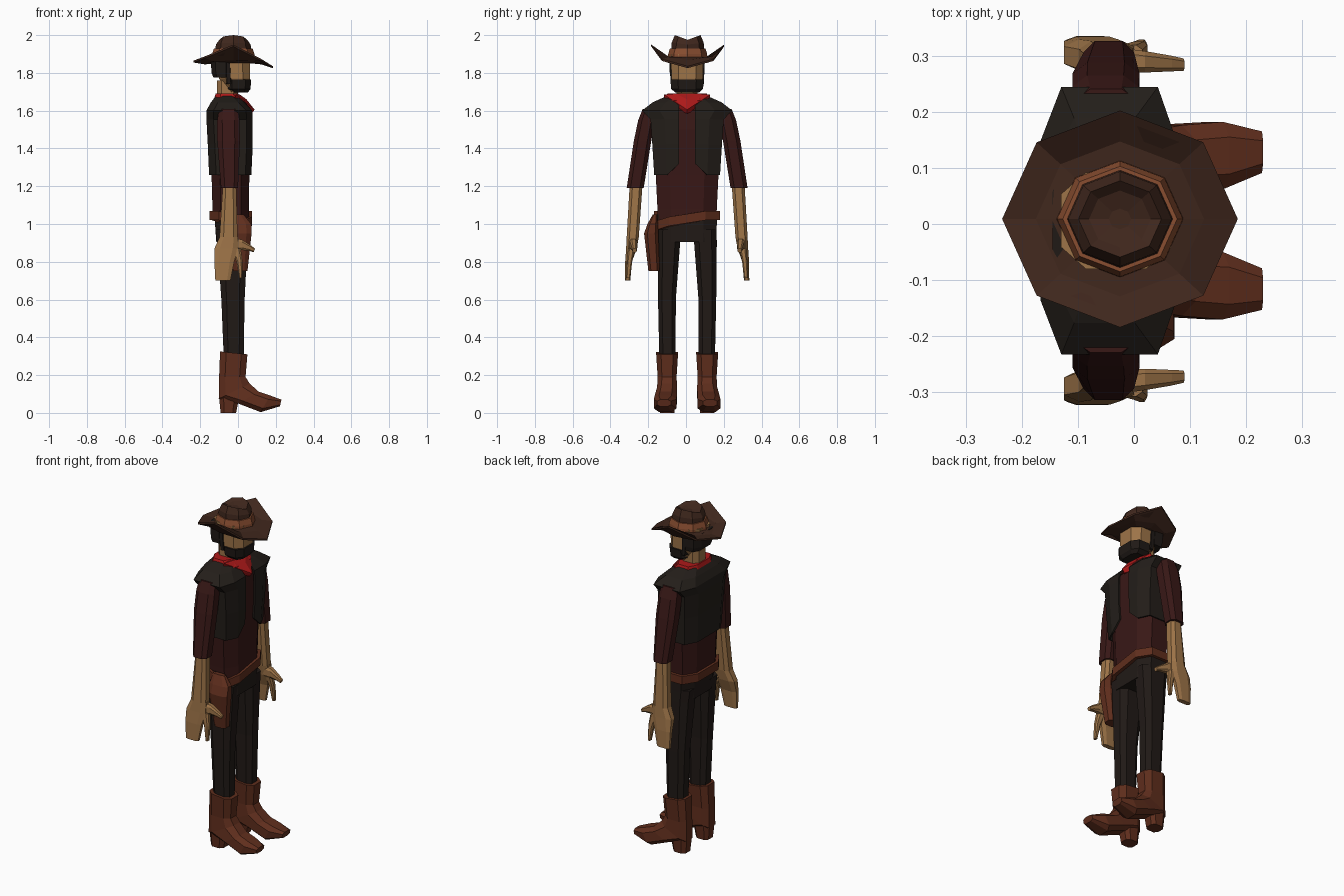
import bpy, bmesh, math
from mathutils import Vector

if "Cube" in bpy.data.objects:
    bpy.data.objects.remove(bpy.data.objects["Cube"])

CY = 0.006          # centre line of the figure; it looks towards +x


def material(name, r, g, b):
    m = bpy.data.materials.new(name)
    m.diffuse_color = (r, g, b, 1)
    m.use_nodes = True
    m.node_tree.nodes["Principled BSDF"].inputs["Base Color"].default_value = m.diffuse_color
    return m


SKIN = material("skin", .34, .175, .065)
HAT = material("hat_felt", .050, .020, .012)
BAND = material("hat_band", .25, .075, .03)
HAIR = material("hair", .014, .010, .008)
RED = material("red_cloth", .42, .010, .010)
SHIRT = material("shirt_cloth", .040, .009, .008)
VEST = material("vest_cloth", .017, .013, .010)
TROUSER = material("trouser_cloth", .015, .010, .008)
LEATHER = material("leather", .115, .027, .012)


def finish(name, bm, mat):
    bmesh.ops.recalc_face_normals(bm, faces=bm.faces)
    me = bpy.data.meshes.new(name)
    bm.to_mesh(me)
    bm.free()
    me.materials.append(mat)
    ob = bpy.data.objects.new(name, me)
    bpy.context.collection.objects.link(ob)
    return ob


def loft(name, rings, mat, closed=True):
    """Skin a list of equal-length point rings; closed rings get end caps."""
    bm = bmesh.new()
    vs = [[bm.verts.new((x, y + CY, z)) for x, y, z in r] for r in rings]
    n = len(vs[0])
    for a, b in zip(vs, vs[1:]):
        for i in range(n if closed else n - 1):
            j = (i + 1) % n
            bm.faces.new((a[i], a[j], b[j], b[i]))
    if closed:
        bm.faces.new(vs[0])
        bm.faces.new(vs[-1])
    return finish(name, bm, mat)


def section(xa, za, xb, zb, hw, y=0, k=.55):
    """Eight-sided cut-corner section from back point a to front point b."""
    cx, cz, dx, dz = (xa + xb) / 2, (za + zb) / 2, (xb - xa) / 2, (zb - za) / 2
    uv = [(1, -k), (1, k), (k, 1), (-k, 1), (-1, k), (-1, -k), (-k, -1), (k, -1)]
    return [(cx + u * dx, y + v * hw, cz + u * dz) for u, v in uv]


def tube(name, rows, mat):
    """Upright tube; rows are z, back x, front x, half width, y."""
    return loft(name, [section(a, z, b, z, hw, y) for z, a, b, hw, y in rows], mat)


def octagon(r, zfun, cx=-.025, ry=.92):
    """Octagon with corners on the axes; zfun gives height by angle."""
    pts = []
    for i in range(8):
        t = i * math.pi / 4
        pts.append((cx + r * math.cos(t), .003 + r * ry * math.sin(t), zfun(t)))
    return pts


# Torso, vest with an open front, hips
tube("shirt", [(1.02, -.135, .06, .155, 0), (1.08, -.135, .058, .157, 0),
               (1.26, -.14, .06, .166, 0), (1.5, -.15, .066, .17, 0),
               (1.6, -.145, .055, .16, 0), (1.66, -.11, 0, .08, 0)], SHIRT)
rows = []
for z, xf, xb, ys, zf in [(1.26, .066, -.148, .17, 1.32), (1.42, .073, -.155, .18, 1.42),
                          (1.555, .073, -.162, .19, 1.555), (1.6, .07, -.162, .234, 1.6),
                          (1.64, .03, -.14, .18, 1.645), (1.68, -.01, -.11, .09, 1.68)]:
    half = [(xf, .042, zf), (xf, ys * .62, z), (xf - .03, ys, z), (xb + .035, ys, z),
            (xb, ys * .6, z), (xb, 0, z)]
    rows.append(half + [(x, -y, q) for x, y, q in half[-2::-1]])
vest = loft("vest", rows, VEST, closed=False)
solid = vest.modifiers.new("thickness", 'SOLIDIFY')
solid.thickness = .01
solid.offset = 0
tube("hips", [(.905, -.115, .055, .155, 0), (1.05, -.125, .055, .158, 0)], TROUSER)

# Belt, slung lower at the front on the holster side
belt = []
for z, grow in [(1.02, .0), (1.02, .012), (1.068, .012), (1.068, .0)]:
    ring = section(-.138 - grow, z, .062 + grow, z, .163 + grow)
    belt.append([(x, y, q - (.055 if x > 0 and y < -.1 else .03 if x > 0 and y < 0 else 0))
                 for x, y, q in ring])
loft("belt", belt, LEATHER)
tube("holster", [(.75, -.025, .05, .03, -.175), (.95, -.05, .072, .038, -.19),
                 (1.0, -.05, .07, .028, -.182), (1.05, -.045, .03, .012, -.17)], LEATHER)

# Limbs, repeated on both sides
for s, side in [(-1, "right"), (1, "left")]:
    tube(side + "_leg", [(.28, -.075, .03, .043, s * .104), (.6, -.088, .035, .047, s * .107),
                         (.9, -.11, .05, .06, s * .097), (.97, -.12, .055, .06, s * .096)], TROUSER)
    loft(side + "_boot", [section(*r) for r in [
        (-.095, .325, .05, .31, .058, s * .106), (-.1, .19, .04, .19, .05, s * .106),
        (-.102, .075, .062, .155, .053, s * .106), (0, .05, .11, .112, .058, s * .112),
        (.12, .004, .17, .092, .06, s * .116), (.222, .035, .23, .07, .037, s * .122)]], LEATHER)
    tube(side + "_boot_heel", [(0, -.092, -.01, .038, s * .106),
                               (.1, -.102, .01, .044, s * .106)], LEATHER)
    tube(side + "_sleeve", [(1.61, -.1, .0, .035, s * .2), (1.55, -.11, .008, .045, s * .214),
                            (1.44, -.11, .01, .046, s * .236),
                            (1.19, -.09, 0, .045, s * .275)], SHIRT)
    tube(side + "_forearm", [(1.21, -.08, -.01, .034, s * .27),
                             (.93, -.098, -.002, .032, s * .288)], SKIN)
    tube(side + "_palm", [(.93, -.098, 0, .032, s * .288), (.87, -.125, 0, .028, s * .295),
                          (.80, -.125, -.02, .018, s * .31),
                          (.70, -.12, -.04, .014, s * .315)], SKIN)
    tube(side + "_finger", [(.87, -.035, .015, .018, s * .295), (.80, -.008, .024, .014, s * .305),
                            (.715, .006, .022, .011, s * .312)], SKIN)
    loft(side + "_thumb", [section(*r) for r in [
        (-.03, .86, -.03, .925, .022, s * .287), (.02, .862, .02, .918, .019, s * .283),
        (.06, .858, .068, .887, .014, s * .28), (.083, .85, .09, .87, .011, s * .278)]], SKIN)

# Neck and neckerchief with a front point
tube("neck", [(1.62, -.11, 0, .055, 0), (1.76, -.112, .0, .055, 0)], SKIN)
tube("neckerchief", [(1.62, -.13, .03, .10, 0), (1.655, -.13, .035, .118, 0),
                     (1.69, -.118, 0, .105, 0)], RED)
bm = bmesh.new()
for x, y, z in [(-.01, .122, 1.685), (-.03, .118, 1.63), (.01, .05, 1.685),
                (.04, .05, 1.64)]:
    for s in (-1, 1):
        bm.verts.new((x, CY + s * y, z))
for x, z in [(.088, 1.605), (.072, 1.585), (.045, 1.66)]:
    bm.verts.new((x, CY, z))
bmesh.ops.convex_hull(bm, input=bm.verts)
finish("neckerchief_point", bm, RED)

# Head, hair and beard
tube("head", [(1.70, -.055, .05, .06, 0), (1.77, -.1, .063, .083, 0),
              (1.9, -.13, .066, .086, 0)], SKIN)
tube("hair", [(1.775, -.13, -.045, .088, 0), (1.8, -.14, -.04, .092, 0),
              (1.88, -.145, -.04, .094, 0)], HAIR)
tube("beard", [(1.695, -.03, .052, .062, 0), (1.715, -.06, .066, .084, 0),
               (1.765, -.06, .07, .089, 0)], HAIR)
tube("sideburns", [(1.74, -.065, -.03, .088, 0), (1.87, -.075, -.036, .092, 0)], HAIR)


# Hat: curled brim, band and creased crown
def brim_edge(t):
    side = abs(math.sin(t))
    ends = 1.85 - .015 * math.cos(t)
    return ends + (1.95 - ends) * (side ** 3.4)


def level(z, lift=0):
    return lambda t: z + lift * abs(math.sin(t))


loft("hat_brim", [octagon(.11, level(1.852)), octagon(.15, level(1.845, .022)),
                  octagon(.21, lambda t: brim_edge(t) - .01), octagon(.21, brim_edge),
                  octagon(.15, level(1.868, .022)), octagon(.11, level(1.885))], HAT)
loft("hat_band", [octagon(.114, level(1.865)), octagon(.112, level(1.90)),
                  octagon(.102, level(1.93)), octagon(.08, level(1.93))], BAND)
loft("hat_crown", [octagon(.096, level(1.91)), octagon(.092, level(1.95, .01)),
                   octagon(.074, level(1.975, .025)), octagon(.055, level(1.968, .015)),
                   octagon(.02, level(1.972))], HAT)
